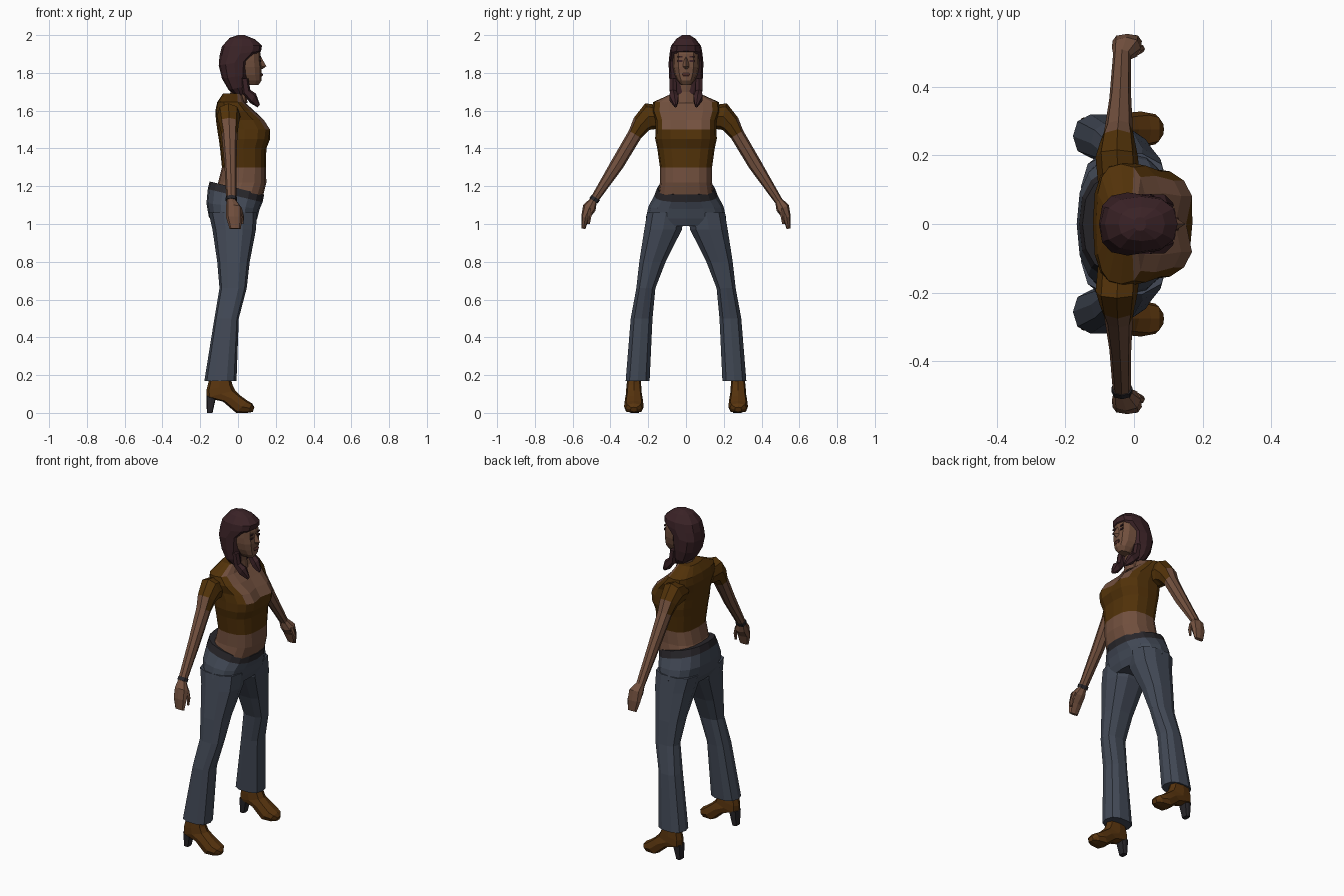
import bpy, bmesh, math
from mathutils import Vector

def mat(name, r, g, b):
    m = bpy.data.materials.new(name)
    lin = [((c / 255 + 0.055) / 1.055) ** 2.4 for c in (r, g, b)]
    m.diffuse_color = (*lin, 1)
    return m

SHIRT = mat("brown shirt", 82, 50, 9)
SKIN = mat("skin", 114, 80, 62)
JEANS = mat("blue grey denim", 66, 73, 86)
HAIR = mat("dark plum hair", 58, 34, 38)
BELT = mat("dark belt", 40, 38, 42)
BOOT = mat("boot leather", 88, 52, 14)
LIPS = mat("lips", 92, 52, 46)

def ring(c, u, v, n=12, p=2.5):
    """Superellipse section around c with half axes u and v."""
    pts = []
    for i in range(n):
        a = math.tau * i / n
        co, si = math.cos(a), math.sin(a)
        f = lambda t: math.copysign(abs(t) ** (2 / p), t) if abs(t) > 1e-6 else 0
        pts.append(Vector(c) + Vector(u) * f(co) + Vector(v) * f(si))
    return pts

def sec(x0, z0, x1, z1, w, cy=0, n=12, p=2.5):
    """Section between side-view points (x0,z0) and (x1,z1), half width w in y."""
    return ring(((x0 + x1) / 2, cy, (z0 + z1) / 2),
                ((x1 - x0) / 2, 0, (z1 - z0) / 2), (0, w, 0), n, p)

def loft(name, rings, mats, rule=None, side=1, tweak=None):
    bm = bmesh.new()
    rows = []
    for r in rings:
        row = []
        for q in r:
            q = tweak(q) if tweak else q
            row.append(bm.verts.new((q.x, q.y * side, q.z)))
        rows.append(row)
    n = len(rows[0])
    for a, b in zip(rows, rows[1:]):
        for i in range(n):
            bm.faces.new((a[i], a[(i + 1) % n], b[(i + 1) % n], b[i]))
    bm.faces.new(rows[0])
    bm.faces.new(rows[-1])
    bmesh.ops.recalc_face_normals(bm, faces=bm.faces)
    if rule:
        for f in bm.faces:
            f.material_index = rule(f.calc_center_median())
    me = bpy.data.meshes.new(name)
    bm.to_mesh(me)
    bm.free()
    for m in mats:
        me.materials.append(m)
    ob = bpy.data.objects.new(name, me)
    bpy.context.collection.objects.link(ob)
    return ob

def tube(name, path, mats, rule=None, side=1, n=8):
    """Limb through (x, y, z, half depth in x, half width in the yz plane)."""
    rings = []
    for i, (x, y, z, rx, rw) in enumerate(path):
        a, b = path[max(i - 1, 0)], path[min(i + 1, len(path) - 1)]
        d = Vector((0, b[1] - a[1], b[2] - a[2])).normalized()
        rings.append(ring((x, y, z), (rx, 0, 0), (0, -d.z * rw, d.y * rw), n, 2.3))
    return loft(name, rings, mats, rule, side)

# torso: cropped shirt with open neckline, bare midriff
def cleavage(q):
    if abs(q.y) < 0.01 and q.x > 0.1 and 1.48 < q.z < 1.58:
        q.x -= 0.025
    return q

def torso_rule(c):
    neckline = c.z > 1.5 and abs(c.y) < 0.115 and c.x > 0
    return 1 if c.z < 1.3 or neckline else 0

torso = [(1.10, -.13, .11, .15), (1.16, -.135, .135, .148), (1.22, -.105, .15, .138),
         (1.30, -.085, .148, .138), (1.40, -.095, .15, .152), (1.45, -.102, .17, .163),
         (1.50, -.11, .177, .162), (1.55, -.117, .145, .162), (1.60, -.12, .085, .18),
         (1.645, -.11, .035, .175), (1.69, -.08, .02, .075)]
loft("torso", [sec(x0, z, x1, z, w, n=16, p=2.8) for z, x0, x1, w in torso],
     [SHIRT, SKIN], torso_rule, tweak=cleavage)

# hips with tilted belt line
hips = [(-.15, 1.225, .138, 1.155, .153), (-.16, 1.185, .13, 1.115, .168),
        (-.167, 1.11, .115, 1.08, .198), (-.155, 1.04, .102, 1.03, .212),
        (-.125, .99, .085, .99, .19)]
loft("hips", [sec(*h, n=16) for h in hips], [JEANS, BELT],
     lambda c: 1 if c.z + 0.24 * c.x > 1.158 else 0)

# neck and head
loft("neck", [sec(-.05, 1.64, .05, 1.64, .06, n=8), sec(-.04, 1.70, .045, 1.70, .048, n=8),
              sec(-.03, 1.79, .06, 1.79, .045, n=8)], [SKIN])
head = [(1.95, -.04, .105, .062), (1.90, -.05, .12, .07), (1.865, -.05, .121, .071),
        (1.83, -.05, .126, .069), (1.79, -.04, .125, .06), (1.76, -.01, .125, .045),
        (1.735, .02, .108, .026)]
loft("head", [sec(x0, z, x1, z, w) for z, x0, x1, w in head], [SKIN])
loft("nose", [sec(.10, 1.885, .122, 1.885, .008, n=4, p=2), sec(.10, 1.835, .15, 1.835, .017, n=4, p=2),
              sec(.10, 1.82, .13, 1.82, .012, n=4, p=2)], [SKIN])
loft("mouth", [sec(.118, 1.800, .126, 1.800, .018, n=6), sec(.118, 1.79, .133, 1.79, .022, n=6),
               sec(.118, 1.78, .126, 1.78, .015, n=6)], [LIPS])

# hair: cap over the forehead, curtain behind the face
hair = [(.0, 2.0, .035, 2.0, .02), (-.045, 1.985, .09, 1.978, .05), (-.085, 1.94, .127, 1.945, .08),
        (-.098, 1.89, .122, 1.915, .087), (-.102, 1.84, .065, 1.865, .092),
        (-.085, 1.77, .055, 1.79, .09), (-.05, 1.71, .045, 1.73, .082), (-.01, 1.675, .04, 1.69, .06)]
loft("hair", [sec(*h) for h in hair], [HAIR])

legs = [(1.06, -.155, .10, .005, .21), (.97, -.135, .095, .018, .225), (.80, -.11, .062, .105, .25),
        (.66, -.098, .046, .16, .265), (.50, -.125, .004, .175, .295), (.17, -.178, -.008, .19, .322)]
boot = [(-.15, .19, -.04, .19, .034), (-.167, .12, -.03, .15, .04), (-.167, .08, -.015, .12, .042),
        (-.08, .06, .015, .09, .047), (-.01, 0, .05, .065, .052), (.05, 0, .075, .05, .044),
        (.078, .005, .087, .03, .018)]
arm = [(-.045, .12, 1.565, .06, .06), (-.05, .195, 1.57, .062, .072), (-.048, .235, 1.53, .052, .052),
       (-.045, .27, 1.475, .042, .038), (-.04, .365, 1.315, .032, .036), (-.035, .495, 1.115, .026, .021)]
hand = [(-.035, .49, 1.125, .025, .02), (-.022, .512, 1.085, .042, .036),
        (-.02, .533, 1.035, .043, .022), (-.015, .543, .975, .03, .01)]

for s, tag in ((1, "left"), (-1, "right")):
    # flared trouser leg
    loft(tag + "_trouser_leg", [sec(x0, z, x1, z, (y1 - y0) / 2, (y0 + y1) / 2, 10)
                                for z, x0, x1, y0, y1 in legs], [JEANS], side=s)
    # heeled boot
    loft(tag + "_boot", [sec(*b, .276, 8, 3) for b in boot], [BOOT], side=s)
    loft(tag + "_boot_heel", [sec(-.167, .09, -.115, .09, .032, .272, 8, 4),
                              sec(-.165, 0, -.135, 0, .022, .272, 8, 4)], [BELT], side=s)
    # arm with short sleeve, hand and thumb
    tube(tag + "_arm", arm, [SHIRT, SKIN], lambda c: 1 if abs(c.y) > .28 else 0, s)
    tube(tag + "_hand", hand, [SKIN], side=s)
    tube(tag + "_thumb", [(.005, .505, 1.085, .015, .014), (.022, .51, 1.04, .01, .01),
                          (.022, .515, 1.0, .007, .007)], [SKIN], side=s, n=6)
    # front lock of hair
    loft(tag + "_hair_lock", [ring((.035, .07, 1.77), (.02, 0, 0), (0, .02, 0), 6),
                              ring((.045, .068, 1.70), (.02, 0, .01), (0, .02, 0), 6),
                              ring((.08, .063, 1.665), (.015, 0, .025), (0, .026, 0), 6),
                              ring((.11, .055, 1.625), (.006, 0, .008), (0, .008, 0), 6)], [HAIR], side=s)
    # eye and brow plates
    for part, z, h in (("eye", 1.862, .005), ("brow", 1.885, .004)):
        loft(f"{tag}_{part}", [sec(.112, z + h, .121, z + h, .014, .032, 6),
                               sec(.112, z - h, .121, z - h, .014, .032, 6)], [HAIR], side=s)

# wrist band on one arm
tube("wrist_band", [(-.035, .478, 1.14, .031, .026), (-.035, .489, 1.123, .031, .026)], [BELT], side=-1)
